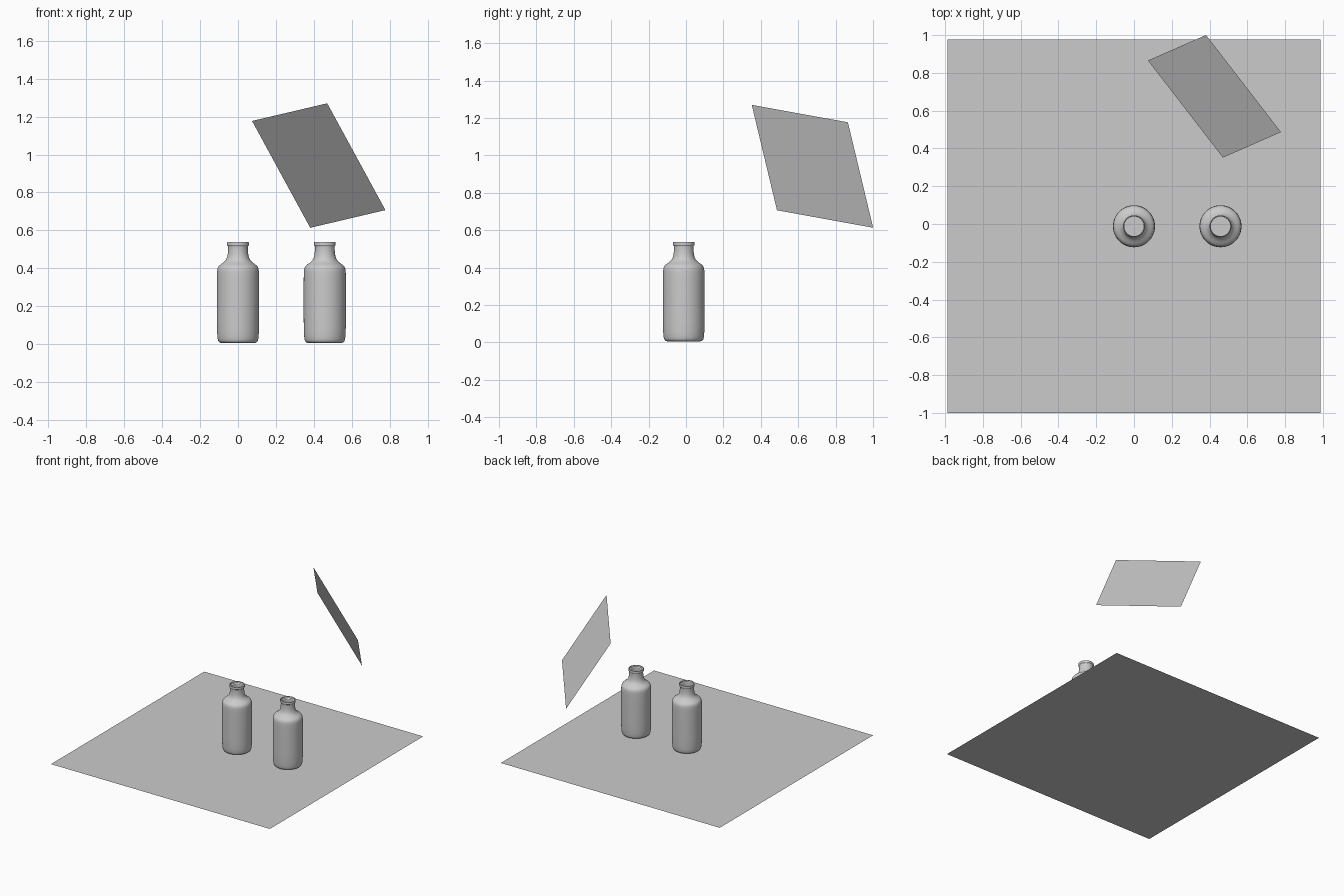
import bpy, bmesh, math
from mathutils import Vector, Matrix

if "Cube" in bpy.data.objects:
    bpy.data.objects.remove(bpy.data.objects["Cube"])

CENTRE_Y = -0.012


def make_object(name, bm):
    mesh = bpy.data.meshes.new(name)
    bm.to_mesh(mesh)
    bm.free()
    obj = bpy.data.objects.new(name, mesh)
    bpy.context.collection.objects.link(obj)
    return obj


def square(name, size, matrix):
    bm = bmesh.new()
    bmesh.ops.create_grid(bm, x_segments=1, y_segments=1, size=size / 2, matrix=matrix)
    return make_object(name, bm)


def bottle(name, x):
    # Open, thin-walled bottle: (radius, height) from base centre to rim
    profile = [(0.0, 0.005), (0.06, 0.005), (0.088, 0.005), (0.104, 0.010),
               (0.109, 0.030), (0.112, 0.075), (0.112, 0.22), (0.112, 0.36),
               (0.111, 0.395), (0.103, 0.413), (0.086, 0.424), (0.067, 0.438),
               (0.056, 0.460), (0.0525, 0.490), (0.0525, 0.514), (0.0535, 0.518),
               (0.058, 0.520), (0.058, 0.525), (0.058, 0.533), (0.057, 0.538),
               (0.053, 0.539), (0.052, 0.536)]
    bm = bmesh.new()
    verts = [bm.verts.new((r, 0, z)) for r, z in profile]
    edges = [bm.edges.new(pair) for pair in zip(verts, verts[1:])]
    bmesh.ops.spin(bm, geom=verts + edges, cent=(0, 0, 0), axis=(0, 0, 1),
                   angle=math.tau, steps=32)
    bmesh.ops.remove_doubles(bm, verts=bm.verts, dist=1e-4)
    bmesh.ops.recalc_face_normals(bm, faces=bm.faces)
    # the base must face down
    base = min(bm.faces, key=lambda f: f.calc_center_median().z)
    if base.normal.z > 0:
        bmesh.ops.reverse_faces(bm, faces=bm.faces)
    for f in bm.faces:
        f.smooth = True
    obj = make_object(name, bm)
    obj.location = (x, CENTRE_Y, 0)
    sub = obj.modifiers.new("smooth", 'SUBSURF')
    sub.levels = sub.render_levels = 2


# Ground sheet
square("floor", 1.975, Matrix.Translation((0, CENTRE_Y, 0)))

# Bottles
bottle("bottle_centre", 0.0)
bottle("bottle_right", 0.458)

# Tilted square panel hanging behind the bottles
u = Vector((0.396, -0.513, 0.093)).normalized()
v = Vector((0.306, 0.136, -0.563)).normalized()
n = u.cross(v).normalized()
v = n.cross(u)
tilt = Matrix((u, v, n)).transposed().to_4x4()
square("light_panel", 0.656, Matrix.Translation((0.426, 0.676, 0.942)) @ tilt)
